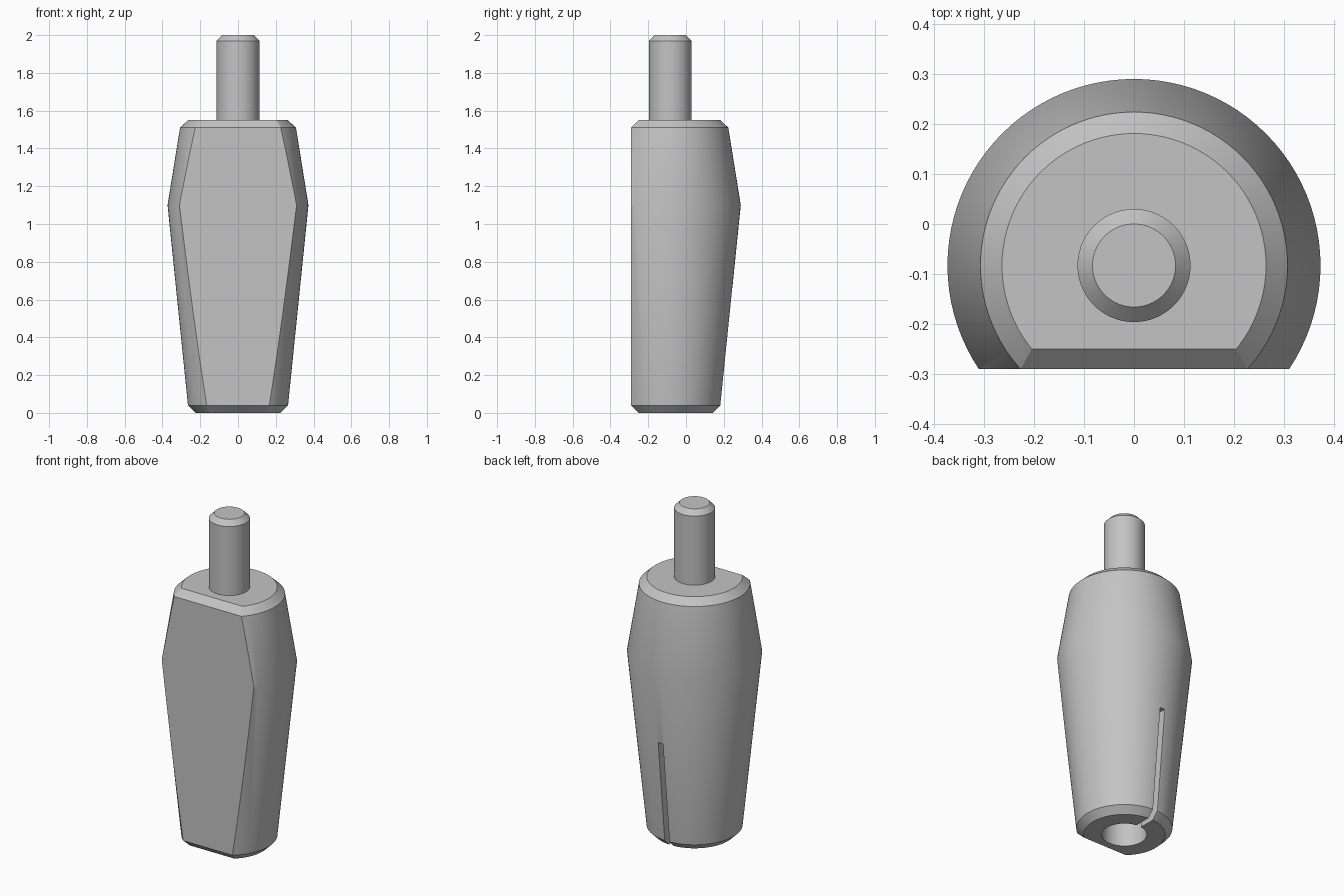
import bpy, bmesh, math
from mathutils import Matrix, Vector

cube = bpy.data.objects.get("Cube")
if cube:
    bpy.data.objects.remove(cube, do_unlink=True)

AXIS_Y = -0.083   # the turned parts share this axis
FLAT_Y = -0.29    # plane of the flat front
CHAMFER = 0.04
BODY_TOP = 1.55
SEGMENTS = 96

grey = bpy.data.materials.new("plain grey")
grey.use_nodes = True
grey.diffuse_color = (0.55, 0.55, 0.55, 1)
grey.node_tree.nodes["Principled BSDF"].inputs["Base Color"].default_value = grey.diffuse_color


def make_object(name, bm):
    bmesh.ops.recalc_face_normals(bm, faces=bm.faces)
    mesh = bpy.data.meshes.new(name)
    bm.to_mesh(mesh)
    bm.free()
    mesh.materials.append(grey)
    obj = bpy.data.objects.new(name, mesh)
    bpy.context.collection.objects.link(obj)
    return obj


def turned(profile):
    """Closed solid of revolution from (radius, height) pairs."""
    bm = bmesh.new()
    rings = []
    for r, z in profile:
        ring = []
        for i in range(SEGMENTS):
            a = math.tau * i / SEGMENTS
            ring.append(bm.verts.new((r * math.cos(a), AXIS_Y + r * math.sin(a), z)))
        rings.append(ring)
    for low, high in zip(rings, rings[1:]):
        for i in range(SEGMENTS):
            j = (i + 1) % SEGMENTS
            bm.faces.new((low[i], low[j], high[j], high[i]))
    bm.faces.new(rings[0][::-1])
    bm.faces.new(rings[-1])
    return bm


def slice_off(bm, point, normal):
    """Cut away the side the normal points to and cap the cut."""
    geom = bm.verts[:] + bm.edges[:] + bm.faces[:]
    cut = bmesh.ops.bisect_plane(bm, geom=geom, dist=1e-5, plane_co=point,
                                 plane_no=normal, clear_outer=True)
    edges = [e for e in cut["geom_cut"] if isinstance(e, bmesh.types.BMEdge)]
    bmesh.ops.contextual_create(bm, geom=edges)


def smooth(obj):
    bpy.ops.object.select_all(action='DESELECT')
    obj.select_set(True)
    bpy.context.view_layer.objects.active = obj
    bpy.ops.object.shade_smooth_by_angle(angle=math.radians(30))


def subtract(obj, cutter):
    cutter.hide_render = True
    mod = obj.modifiers.new("cut", 'BOOLEAN')
    mod.operation = 'DIFFERENCE'
    mod.solver = 'EXACT'
    mod.object = cutter
    bpy.context.view_layer.objects.active = obj
    bpy.ops.object.modifier_apply(modifier=mod.name)
    bpy.data.objects.remove(cutter, do_unlink=True)


# Tapered body with chamfered ends and a flat front
bm = turned([(0.225, 0), (0.265, CHAMFER), (0.373, 1.1),
             (0.307, BODY_TOP - CHAMFER), (0.264, BODY_TOP)])
slice_off(bm, Vector((0, FLAT_Y, 0)), Vector((0, -1, 0)))
slice_off(bm, Vector((0, FLAT_Y, BODY_TOP - CHAMFER)), Vector((0, -1, 1)).normalized())
slice_off(bm, Vector((0, FLAT_Y, CHAMFER)), Vector((0, -1, -1)).normalized())
body = make_object("body", bm)

# Socket bored up from the base
subtract(body, make_object("socket_cutter", turned([(0.124, -0.1), (0.124, 0.66)])))

# Narrow slot from the socket out through the back
bm = bmesh.new()
bmesh.ops.create_cube(bm, size=1, matrix=Matrix.Translation((0, AXIS_Y + 0.3, 0.28))
                      @ Matrix.Diagonal((0.032, 0.6, 0.76, 1)))
subtract(body, make_object("slot_cutter", bm))
smooth(body)

# Pin standing on the top face
pin = make_object("pin", turned([(0.113, BODY_TOP - 0.02), (0.113, 1.97), (0.083, 2.0)]))
smooth(pin)
